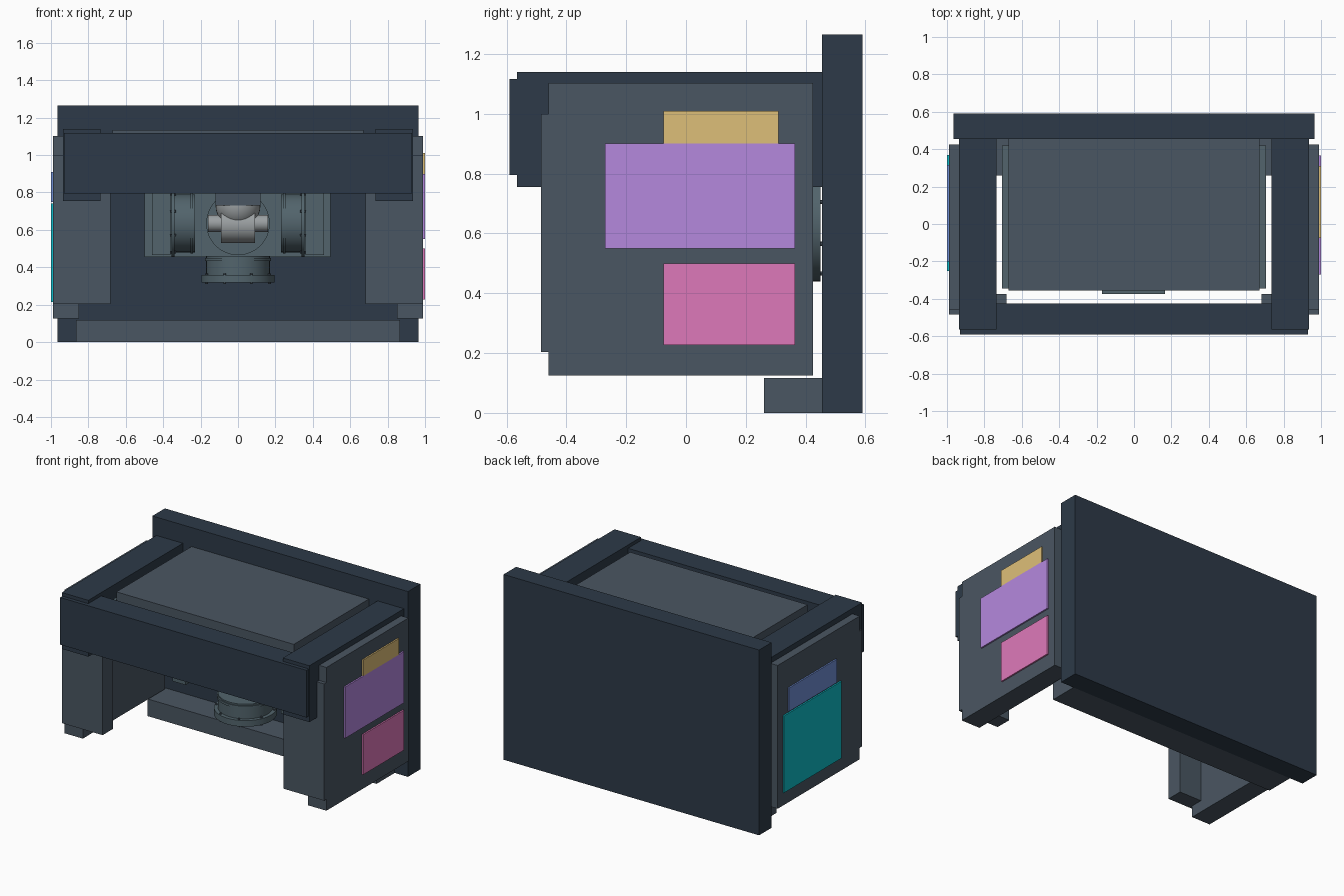
import bpy, math
from mathutils import Vector

if "Cube" in bpy.data.objects:
    bpy.data.objects.remove(bpy.data.objects["Cube"])


def mat(name, r, g, b):
    lin = lambda c: (c / 255 / 12.92) if c < 11 else ((c / 255 + 0.055) / 1.055) ** 2.4
    m = bpy.data.materials.new(name)
    m.diffuse_color = (lin(r), lin(g), lin(b), 1)
    m.use_nodes = True
    m.node_tree.nodes["Principled BSDF"].inputs["Base Color"].default_value = m.diffuse_color
    return m


DARK = mat("dark_slate", 45, 58, 72)
GREY = mat("slate_grey", 74, 86, 98)
BLUE = mat("blue_grey", 82, 100, 108)
LIGHT = mat("light_metal", 155, 160, 162)


def box(name, x, y, z, m):
    bpy.ops.mesh.primitive_cube_add(size=1, location=[(a + b) / 2 for a, b in (x, y, z)])
    o = bpy.context.object
    o.name = name
    o.scale = [b - a for a, b in (x, y, z)]
    bpy.ops.object.transform_apply(location=False, rotation=False, scale=True)
    o.data.materials.append(m)
    return o


def pair(name, x, y, z, m):
    box("right_" + name, x, y, z, m)
    box("left_" + name, (-x[1], -x[0]), y, z, m)


def rod(name, start, end, r, m, sides=48):
    a, b = Vector(start), Vector(end)
    bpy.ops.mesh.primitive_cylinder_add(vertices=sides, radius=r, depth=(b - a).length, location=(a + b) / 2)
    o = bpy.context.object
    o.name = name
    o.rotation_euler = (b - a).to_track_quat('Z', 'Y').to_euler()
    o.data.materials.append(m)
    bpy.ops.object.shade_smooth_by_angle(angle=math.radians(35))
    return o


# Rear wall and base bar
box("rear_wall", (-0.965, 0.965), (0.455, 0.59), (0, 1.265), DARK)
box("base_bar", (-0.865, 0.865), (0.26, 0.455), (0, 0.117), GREY)

# Upper frame
pair("top_beam", (0.735, 0.935), (-0.565, 0.455), (0.755, 1.14), DARK)
box("front_beam", (-0.93, 0.93), (-0.59, -0.425), (0.795, 1.117), DARK)

# Side cabinets and front pillars
pair("side_panel", (0.85, 0.99), (-0.46, 0.425), (0.125, 1.103), GREY)
pair("front_pillar", (0.683, 0.99), (-0.485, -0.375), (0.203, 1.0), GREY)

# Coloured plates on the sides
for name, side, y, z, rgb in (
        ("yellow_plate", 1, (-0.075, 0.31), (0.9, 1.01), (222, 191, 120)),
        ("purple_plate", 1, (-0.27, 0.365), (0.55, 0.9), (181, 136, 222)),
        ("pink_plate", 1, (-0.075, 0.365), (0.227, 0.5), (222, 121, 186)),
        ("blue_plate", -1, (-0.2, 0.315), (0.75, 0.91), (112, 142, 212)),
        ("teal_plate", -1, (-0.25, 0.37), (0.215, 0.74), (13, 188, 200))):
    box(name, (0.985, 1.0) if side > 0 else (-1.0, -0.985), y, z, mat(name, *rgb))

# Central top deck
box("top_deck", (-0.67, 0.67), (-0.355, 0.455), (1.07, 1.135), GREY)
box("deck_support", (-0.705, 0.705), (-0.345, 0.42), (0.85, 1.07), BLUE)
box("deck_front_lip", (-0.17, 0.165), (-0.375, -0.34), (0.88, 1.06), BLUE)

# Hanging drive housing
box("housing_back", (-0.5, 0.495), (0.28, 0.42), (0.455, 0.86), BLUE)
pair("housing_side", (0.36, 0.46), (-0.05, 0.28), (0.465, 0.86), BLUE)

# Flanged discs around the central joint
C = Vector((0, 0.08, 0.635))


def disc(name, d, near, mid, far, r_body, r_flange):
    d = Vector(d)
    u = d.orthogonal().normalized()
    v = d.cross(u)
    rod(name + "_body", C + d * near, C + d * mid, r_body, BLUE)
    rod(name + "_rim", C + d * (near + 0.01), C + d * (near + 0.025), r_body + 0.007, BLUE)
    rod(name + "_flange", C + d * mid, C + d * far, r_flange, BLUE)
    for i in range(8):
        a = math.tau * (i + 0.5) / 8
        p = C + (u * math.cos(a) + v * math.sin(a)) * (r_body + r_flange) / 2
        rod(name + "_bolt", p + d * (mid - 0.008), p + d * (far + 0.008), 0.007, GREY, 8)


disc("right_disc", (1, 0, 0), 0.23, 0.34, 0.355, 0.155, 0.18)
disc("left_disc", (-1, 0, 0), 0.23, 0.34, 0.355, 0.155, 0.18)
disc("lower_disc", (0, 0, -1), 0.175, 0.275, 0.317, 0.17, 0.195)
disc("rear_disc", (0, 1, 0), 0.19, 0.335, 0.37, 0.17, 0.195)

# Central joint: hanger, ball and cross shafts
box("joint_hanger", (-0.12, 0.12), (-0.04, 0.2), (0.73, 0.87), GREY)
bpy.ops.mesh.primitive_uv_sphere_add(segments=32, ring_count=16, radius=0.12, location=(0, 0.08, 0.73))
ball = bpy.context.object
ball.name = "joint_ball"
ball.data.materials.append(LIGHT)
bpy.ops.object.shade_smooth()
rod("joint_hub", C - Vector((0.09, 0, 0.01)), C + Vector((0.09, 0, -0.01)), 0.095, LIGHT)
rod("cross_shaft", C - Vector((0.16, 0, 0)), C + Vector((0.16, 0, 0)), 0.045, LIGHT)
